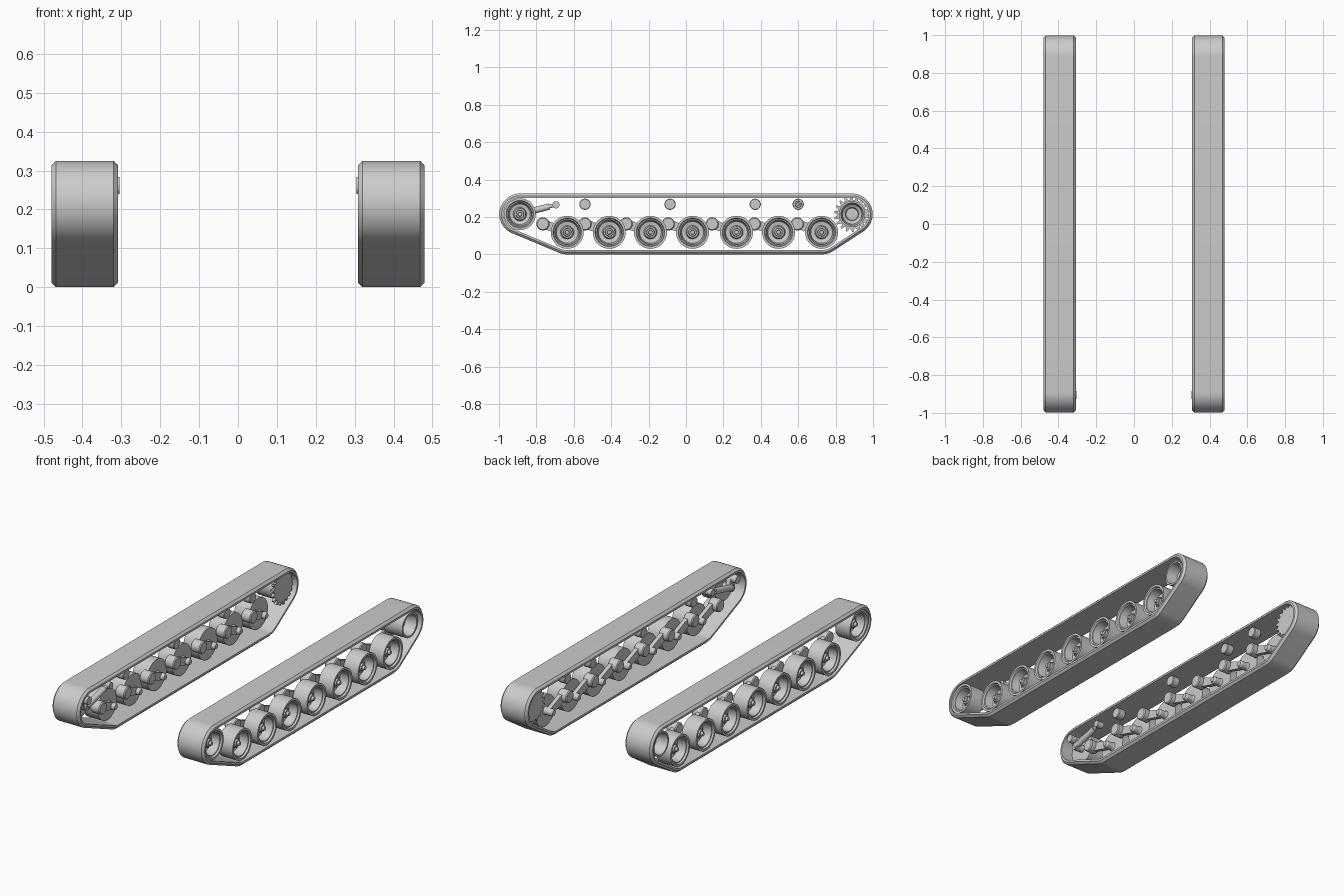
import bpy, bmesh, math
from mathutils import Vector, Matrix

cube = bpy.data.objects.get("Cube")
if cube:
    bpy.data.objects.remove(cube, do_unlink=True)

grey = bpy.data.materials.new("steel_grey")
grey.use_nodes = True
GREY = (0.6, 0.6, 0.6, 1)
grey.diffuse_color = GREY
grey.node_tree.nodes["Principled BSDF"].inputs["Base Color"].default_value = GREY


def finish(name, bm):
    """Turn the mesh into an object mirrored to the other side."""
    bmesh.ops.recalc_face_normals(bm, faces=bm.faces)
    mesh = bpy.data.meshes.new(name)
    bm.to_mesh(mesh)
    bm.free()
    mesh.materials.append(grey)
    mesh.shade_smooth()
    mesh.set_sharp_from_angle(angle=math.radians(30))
    obj = bpy.data.objects.new(name, mesh)
    bpy.context.collection.objects.link(obj)
    obj.modifiers.new("other_side", "MIRROR").use_mirror_merge = False
    return obj


def skin(bm, rings, closed=False):
    """Bridge rings of points; cap the ends unless the loop is closed."""
    loops = [[bm.verts.new(p) for p in ring] for ring in rings]
    n = len(loops[0])
    pairs = list(zip(loops, loops[1:])) + ([(loops[-1], loops[0])] if closed else [])
    for a, b in pairs:
        for i in range(n):
            j = (i + 1) % n
            bm.faces.new((a[i], a[j], b[j], b[i]))
    if not closed:
        bm.faces.new(loops[0])
        bm.faces.new(loops[-1])


def wrap(circles, x, inset=0.0, n=96):
    """Outline of a belt stretched round circles (y, z, radius)."""
    pts = []
    for i in range(n):
        t = math.tau * i / n
        c, s = math.cos(t), math.sin(t)
        y, z, r = max(circles, key=lambda k: k[0] * c + k[1] * s + k[2])
        pts.append((x, y + (r - inset) * c, z + (r - inset) * s))
    return pts


def lathe(bm, profile, y, z, n=40):
    """Turn a profile of (x, radius) about an axis along x."""
    skin(bm, [wrap([(y, z, r)], x, n=n) for x, r in profile])


def link(bm, circles, x0, x1):
    skin(bm, [wrap(circles, x0, n=32), wrap(circles, x1, n=32)])


def rod(bm, a, b, r):
    a, b = Vector(a), Vector(b)
    turn = (b - a).to_track_quat("Z", "Y").to_matrix().to_4x4()
    bmesh.ops.create_cone(bm, cap_ends=True, segments=24, radius1=r, radius2=r,
                          depth=(b - a).length,
                          matrix=Matrix.Translation((a + b) / 2) @ turn)


WHEELS = [-0.635, -0.41, -0.19, 0.035, 0.27, 0.495, 0.725]
WHEEL_Z, END_Y, END_Z = 0.118, 0.888, 0.215

# Track belt with chamfered outer edges
path = [(-END_Y, END_Z, 0.11), (END_Y, END_Z, 0.11),
        (WHEELS[0], WHEEL_Z, 0.118), (WHEELS[-1], WHEEL_Z, 0.118)]
section = [(0.308, 0.012), (0.32, 0), (0.468, 0), (0.48, 0.012), (0.48, 0.023), (0.308, 0.023)]
bm = bmesh.new()
skin(bm, [wrap(path, x, d, 144) for x, d in section], closed=True)
finish("track_belt", bm)


def dished_wheel(name, y, z, r):
    """Deep dished wheel with a stepped rim, hub and ring of bolts."""
    bm = bmesh.new()
    lathe(bm, [(0.38, r), (0.472, r), (0.472, r - 0.012), (0.462, r - 0.016),
               (0.462, r - 0.022), (0.415, r - 0.03), (0.41, 0.036), (0.43, 0.03),
               (0.43, 0.022), (0.445, 0.02), (0.445, 0.012), (0.458, 0.01)], y, z)
    for i in range(8):
        t = math.tau * i / 8
        by, bz = y + 0.026 * math.cos(t), z + 0.026 * math.sin(t)
        rod(bm, (0.425, by, bz), (0.436, by, bz), 0.004)
    finish(name, bm)


# Road wheels, each on a trailing swing arm
for i, y in enumerate(WHEELS):
    dished_wheel(f"road_wheel_{i + 1}", y, WHEEL_Z, 0.088)
    bm = bmesh.new()
    py, pz = y - 0.13, WHEEL_Z + 0.045
    link(bm, [(y, WHEEL_Z, 0.02), (py, pz, 0.026)], 0.345, 0.368)
    lathe(bm, [(0.325, 0.014), (0.335, 0.02), (0.37, 0.02), (0.385, 0.026)], y, WHEEL_Z, 24)
    lathe(bm, [(0.315, 0.03), (0.32, 0.035), (0.37, 0.035), (0.375, 0.03)], py, pz, 32)
    finish(f"swing_arm_{i + 1}", bm)

# Front idler, its crank and tensioner
dished_wheel("idler_wheel", -END_Y, END_Z, 0.085)
bm = bmesh.new()
link(bm, [(-END_Y, END_Z, 0.022), (-0.905, 0.262, 0.022)], 0.335, 0.36)
lathe(bm, [(0.305, 0.022), (0.345, 0.022)], -0.905, 0.262, 24)
lathe(bm, [(0.325, 0.02), (0.385, 0.02)], -END_Y, END_Z, 24)
finish("idler_crank", bm)
bm = bmesh.new()
rod(bm, (0.335, -0.89, 0.215), (0.335, -0.73, 0.256), 0.017)
rod(bm, (0.335, -0.73, 0.256), (0.335, -0.695, 0.265), 0.01)
lathe(bm, [(0.315, 0.019), (0.355, 0.019)], -0.695, 0.265, 24)
finish("track_tensioner", bm)

# Rear sprocket: toothed disc and hollow drum
bm = bmesh.new()
TEETH = 18
for x0, x1 in ((0.335, 0.35),):
    rings = []
    for x in (x0, x1):
        ring = []
        for i in range(TEETH):
            for step, r in ((0, 0.077), (0.3, 0.077), (0.5, 0.096), (0.75, 0.096)):
                t = math.tau * (i + step) / TEETH
                ring.append((x, END_Y + r * math.cos(t), END_Z + r * math.sin(t)))
        rings.append(ring)
    skin(bm, rings)
lathe(bm, [(0.35, 0.07), (0.465, 0.07), (0.465, 0.06), (0.4, 0.052),
           (0.39, 0.036), (0.375, 0.032)], END_Y, END_Z)
finish("drive_sprocket", bm)

# Return rollers under the top run
for i, y in enumerate([-0.54, -0.085, 0.37, 0.6]):
    bm = bmesh.new()
    lathe(bm, [(0.325, 0.027), (0.329, 0.03), (0.366, 0.03), (0.37, 0.027)], y, 0.268, 28)
    if i == 3:
        lathe(bm, [(0.365, 0.018), (0.38, 0.016), (0.38, 0.009), (0.388, 0.008)], y, 0.268, 24)
    finish(f"return_roller_{i + 1}", bm)
